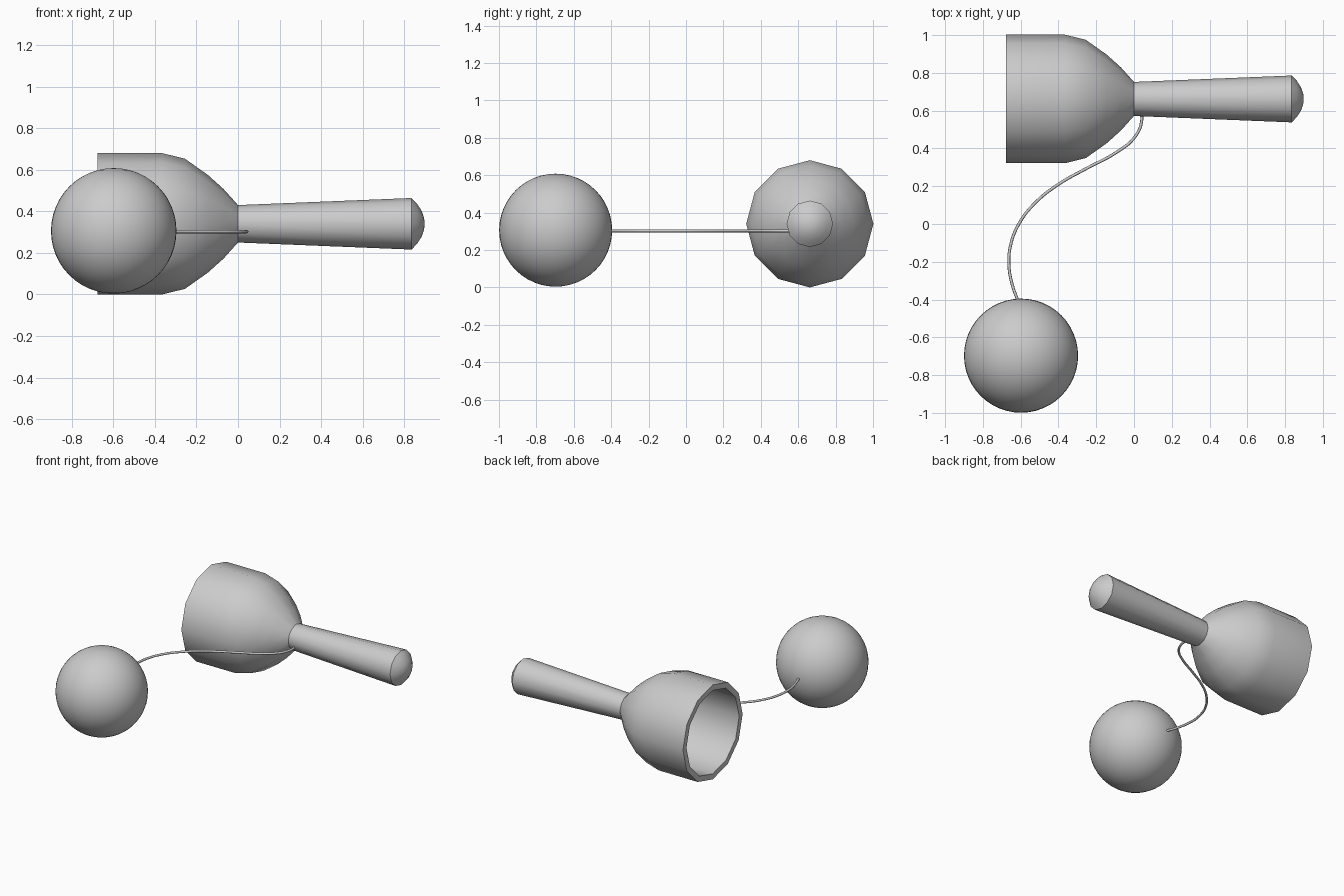
import bpy, bmesh, math
from mathutils import Vector

cube = bpy.data.objects.get("Cube")
if cube:
    bpy.data.objects.remove(cube, do_unlink=True)

grey = bpy.data.materials.new("plain grey")
grey.use_nodes = True
grey.diffuse_color = (0.6, 0.6, 0.6, 1)
grey.node_tree.nodes["Principled BSDF"].inputs["Base Color"].default_value = (0.6, 0.6, 0.6, 1)

AXIS_Y, AXIS_Z = 0.662, 0.34


def smooth(obj, degrees):
    bpy.ops.object.select_all(action='DESELECT')
    obj.select_set(True)
    bpy.context.view_layer.objects.active = obj
    bpy.ops.object.shade_smooth_by_angle(angle=math.radians(degrees))


def lathe(name, profile, sides=12):
    """Spin (x, radius) points around the toy's long axis."""
    bm = bmesh.new()
    verts = [bm.verts.new((x, 0, r)) for x, r in profile]
    edges = [bm.edges.new(pair) for pair in zip(verts, verts[1:])]
    bmesh.ops.spin(bm, geom=verts + edges, cent=(0, 0, 0), axis=(1, 0, 0),
                   angle=math.tau, steps=sides, use_merge=True)
    bmesh.ops.remove_doubles(bm, verts=bm.verts, dist=0.0005)
    bmesh.ops.recalc_face_normals(bm, faces=bm.faces)
    mesh = bpy.data.meshes.new(name)
    bm.to_mesh(mesh)
    bm.free()
    obj = bpy.data.objects.new(name, mesh)
    obj.location = (0, AXIS_Y, AXIS_Z)
    mesh.materials.append(grey)
    bpy.context.collection.objects.link(obj)
    smooth(obj, 35)
    return obj


# Hollow cup: outer wall from neck to rim, then inner wall back to its floor
lathe("cup", [(0, 0), (0, 0.09), (-0.07, 0.168), (-0.145, 0.235), (-0.255, 0.313),
              (-0.365, 0.34), (-0.677, 0.34), (-0.677, 0.3), (-0.37, 0.3),
              (-0.27, 0.276), (-0.17, 0.205), (-0.1, 0.14), (-0.03, 0.06), (-0.03, 0)])

# Tapered handle with a domed end
lathe("handle", [(0, 0), (0, 0.09), (0.835, 0.124), (0.862, 0.096),
                 (0.885, 0.06), (0.896, 0.026), (0.897, 0)])

# Ball
bpy.ops.mesh.primitive_uv_sphere_add(segments=48, ring_count=24, radius=0.302,
                                     location=(-0.598, -0.697, 0.306))
ball = bpy.context.object
ball.name = "ball"
ball.data.materials.append(grey)
smooth(ball, 40)

# String joining the handle to the ball
path = [(0.035, 0.61), (0.04, 0.54), (0, 0.455), (-0.1, 0.375), (-0.25, 0.295),
        (-0.4, 0.21), (-0.52, 0.115), (-0.61, 0), (-0.655, -0.12),
        (-0.662, -0.22), (-0.645, -0.32), (-0.605, -0.43)]
curve = bpy.data.curves.new("string", 'CURVE')
curve.dimensions = '3D'
curve.bevel_depth = 0.008
curve.bevel_resolution = 2
curve.resolution_u = 6
curve.use_fill_caps = True
spline = curve.splines.new('BEZIER')
spline.bezier_points.add(len(path) - 1)
for point, (x, y) in zip(spline.bezier_points, path):
    point.co = Vector((x, y, 0.302))
    point.handle_left_type = point.handle_right_type = 'AUTO'
curve.materials.append(grey)
bpy.context.collection.objects.link(bpy.data.objects.new("string", curve))
